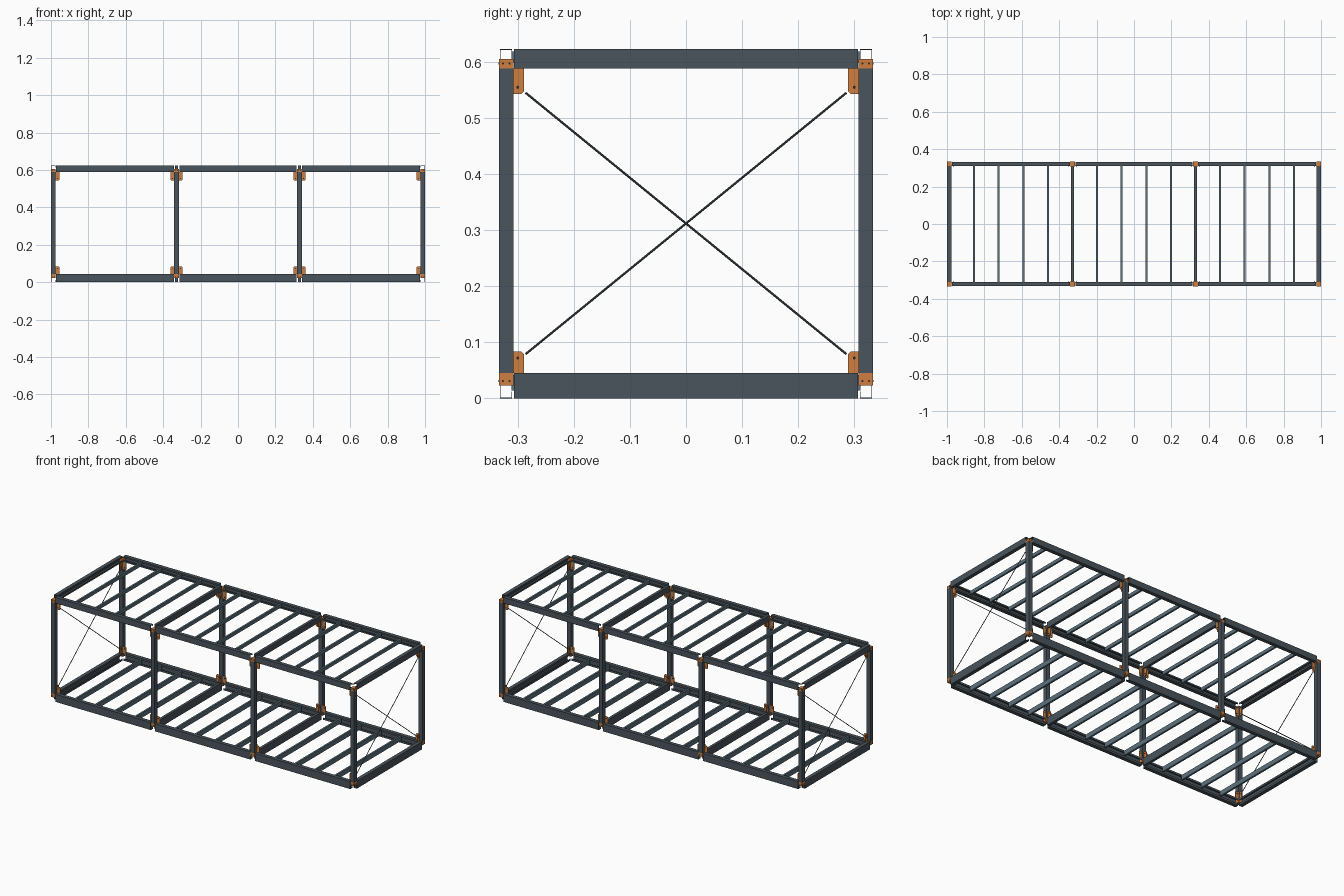
import bpy, bmesh
from math import pi
from mathutils import Vector

if "Cube" in bpy.data.objects:
    bpy.data.objects.remove(bpy.data.objects["Cube"])


def material(name, rgb):
    m = bpy.data.materials.new(name)
    m.diffuse_color = (*rgb, 1)
    m.use_nodes = True
    m.node_tree.nodes["Principled BSDF"].inputs["Base Color"].default_value = m.diffuse_color
    return m


STEEL = material("dark_steel", (0.07, 0.09, 0.11))
JOIST = material("blue_steel", (0.11, 0.17, 0.21))
ORANGE = material("orange_bracket", (0.62, 0.21, 0.05))
BOLT = material("bolt_black", (0.02, 0.02, 0.02))


def finish(name, bm, mat):
    bmesh.ops.recalc_face_normals(bm, faces=bm.faces)
    me = bpy.data.meshes.new(name)
    bm.to_mesh(me)
    bm.free()
    me.materials.append(mat)
    ob = bpy.data.objects.new(name, me)
    bpy.context.collection.objects.link(ob)
    return ob


def box(name, x, y, z, mat):
    """Box from (min, max) pairs."""
    bm = bmesh.new()
    bmesh.ops.create_cube(bm, size=1)
    for v in bm.verts:
        v.co = [(a + b) / 2 + c * abs(b - a) for (a, b), c in zip((x, y, z), v.co)]
    return finish(name, bm, mat)


def prism(name, points, sweep, mat):
    """Extrude a closed outline along a vector."""
    bm = bmesh.new()
    f = bm.faces.new([bm.verts.new(p) for p in points])
    r = bmesh.ops.extrude_face_region(bm, geom=[f])
    for v in r["geom"]:
        if isinstance(v, bmesh.types.BMVert):
            v.co += Vector(sweep)
    return finish(name, bm, mat)


def channel(name, start, end, inward, width, height, mat):
    """Lipped channel: web on the outer side, open towards 'inward'."""
    t, lip = 0.0015, height * 0.27
    w, h = width, height
    prof = [(0, 0), (w, 0), (w, lip), (w - t, lip), (w - t, t), (t, t),
            (t, h - t), (w - t, h - t), (w - t, h - lip), (w, h - lip), (w, h), (0, h)]
    s, n = Vector(start), Vector(inward)
    return prism(name, [s + n * u + Vector((0, 0, v)) for u, v in prof],
                 Vector(end) - s, mat)


def rod(name, a, b, r, mat, sides=8):
    a, b = Vector(a), Vector(b)
    d = b - a
    bm = bmesh.new()
    bmesh.ops.create_cone(bm, cap_ends=True, segments=sides, radius1=r, radius2=r,
                          depth=d.length)
    q = d.to_track_quat('Z', 'Y')
    for v in bm.verts:
        v.co = q @ v.co + (a + b) / 2
    return finish(name, bm, mat)


CX = (-0.987, -0.3285, 0.3285, 0.987)   # column lines
CY, HW = 0.3205, 0.0125                 # column row and half width
LEVELS = (("floor", 0.0, 0.045), ("roof", 0.588, 0.623))

# columns
for i, x in enumerate(CX):
    for side, s in (("front", -1), ("back", 1)):
        box(f"{side}_column_{i}", (x - HW, x + HW), (s * CY - HW, s * CY + HW),
            (0.045, 0.588), STEEL)

for level, z0, z1 in LEVELS:
    h = z1 - z0
    # long edge beams, one per bay
    for i in range(3):
        a, b = CX[i] + 0.0145, CX[i + 1] - 0.0145
        for side, s in (("front", -1), ("back", 1)):
            channel(f"{level}_{side}_beam_{i}", (a, s * 0.332, z0), (b, s * 0.332, z0),
                    (0, -s, 0), 0.022, h, STEEL)
    # end cross beams
    for side, s in (("left", -1), ("right", 1)):
        channel(f"{level}_{side}_end_beam", (s * 0.9985, -0.307, z0),
                (s * 0.9985, 0.307, z0), (-s, 0, 0), 0.022, h, STEEL)
    # middle cross beams
    for i in (1, 2):
        box(f"{level}_cross_beam_{i}", (CX[i] - 0.008, CX[i] + 0.008),
            (-0.307, 0.307), (z0, z1), STEEL)
    # joists, four per bay
    jz = (0.014, 0.042) if level == "floor" else (0.599, 0.619)
    for i in range(3):
        for k in range(1, 5):
            x = CX[i] + (CX[i + 1] - CX[i]) * k / 5
            box(f"{level}_joist_{i}_{k}", (x - 0.0055, x + 0.0055), (-0.311, 0.311), jz, JOIST)

    # corner brackets: cap in the beam gap plus tabs along the column
    up = 1 if level == "floor" else -1
    seat = 0.045 if level == "floor" else 0.588
    cap = 0.022 if level == "floor" else 0.017
    tab = 0.039 if level == "floor" else 0.045
    tip, low = seat + up * tab, seat - up * cap
    for i, x in enumerate(CX):
        for side, s in (("front", -1), ("back", 1)):
            tag = f"{level}_{side}_{i}"
            y = s * CY
            box(f"bracket_cap_{tag}", (x - HW, x + HW), (y - HW, y + HW),
                tuple(sorted((seat, low))), ORANGE)
            for bx, by in ((x, y + s * HW), (x + HW * (1 if x > 0 else -1), y)):
                along_y = by != y
                for off in (-0.006, 0.006):
                    c = Vector((bx + off, by, low - up * -0.008)) if along_y else \
                        Vector((bx, by + off, low - up * -0.008))
                    d = Vector((0, 0.0015, 0)) if along_y else Vector((0.0015, 0, 0))
                    rod(f"cap_bolt_{tag}", c - d, c + d, 0.002, BOLT, 6)
            # inward tab, facing along x
            px = x if i in (1, 2) else x - HW * 0.5 * (1 if x > 0 else -1)
            ya, yb, c = s * 0.309, s * 0.289, 0.005
            prism(f"bracket_inner_tab_{tag}",
                  [(px - 0.0015, ya, seat), (px - 0.0015, yb, seat),
                   (px - 0.0015, yb, tip - up * c), (px - 0.0015, yb + s * c, tip),
                   (px - 0.0015, ya, tip)], (0.003, 0, 0), ORANGE)
            bz, bym = tip - up * 0.012, s * 0.300
            rod(f"tab_bolt_{tag}", (px - 0.0035, bym, bz), (px + 0.0035, bym, bz),
                0.003, BOLT, 6)
            # side tabs, facing along y
            for e in (-1, 1):
                if abs(x + e * 0.03) > 0.99:
                    continue
                xa, xb, py = x + e * HW, x + e * 0.0325, s * 0.312
                prism(f"bracket_side_tab_{tag}",
                      [(xa, py - 0.0015, seat), (xb, py - 0.0015, seat),
                       (xb, py - 0.0015, tip - up * c), (xb - e * c, py - 0.0015, tip),
                       (xa, py - 0.0015, tip)], (0, 0.003, 0), ORANGE)
                xm = x + e * 0.0215
                rod(f"side_bolt_{tag}", (xm, py - 0.0035, bz), (xm, py + 0.0035, bz),
                    0.003, BOLT, 6)

# crossed tie rods at both ends
for side, s in (("left", -1), ("right", 1)):
    for k, e in enumerate((-1, 1)):
        x = s * 0.983 + e * 0.001
        rod(f"{side}_tie_rod_{k}", (x, -e * 0.286, 0.079), (x, e * 0.286, 0.545),
            0.002, STEEL)
